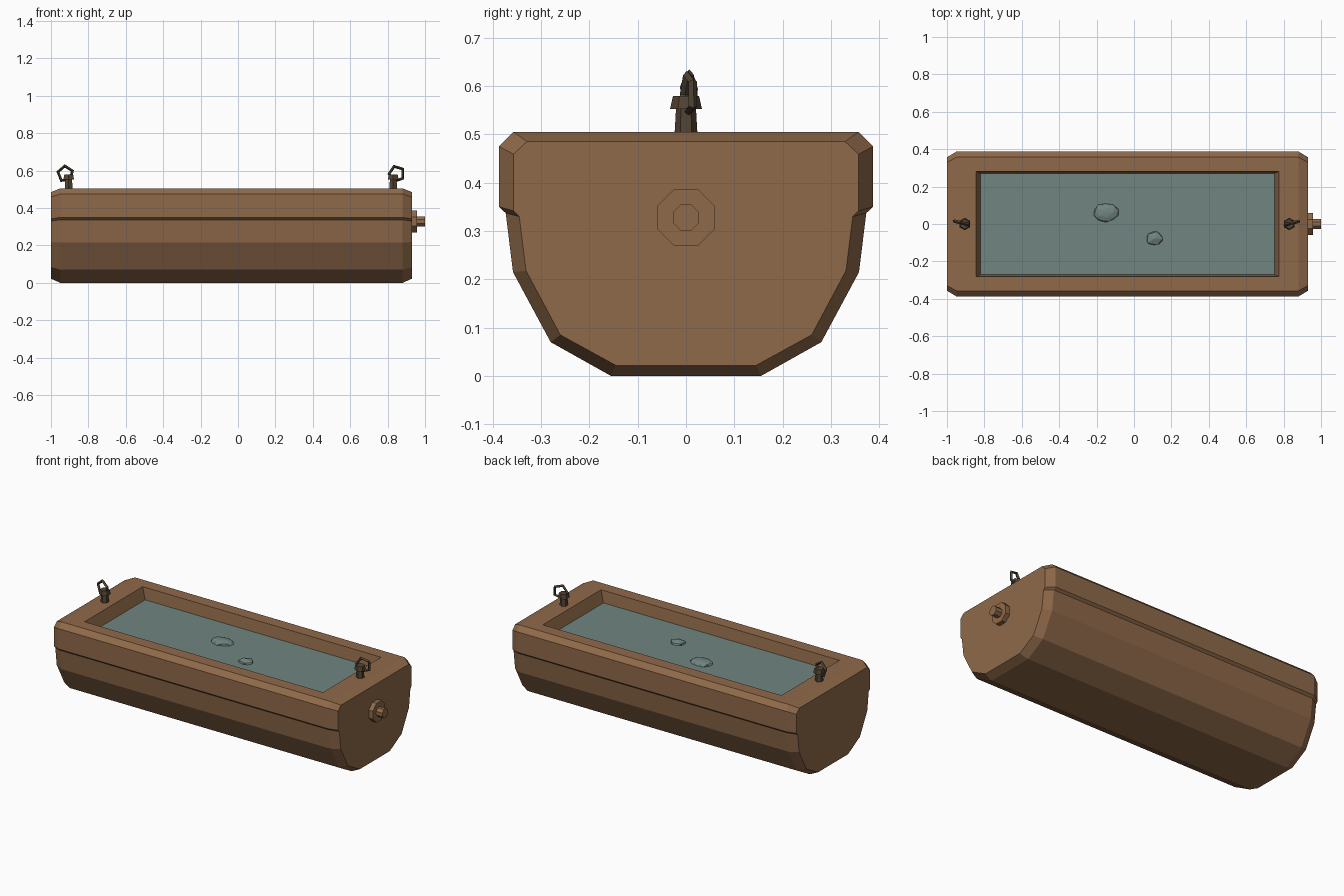
import bpy, bmesh, math, random
from mathutils import Vector, Matrix

if "Cube" in bpy.data.objects:
    bpy.data.objects.remove(bpy.data.objects["Cube"])

random.seed(4)


def material(name, rgb):
    m = bpy.data.materials.new(name)
    m.diffuse_color = (*rgb, 1)
    m.use_nodes = True
    m.node_tree.nodes["Principled BSDF"].inputs["Base Color"].default_value = m.diffuse_color
    return m


WOOD = material("brown wood", (0.275, 0.142, 0.067))
WATER = material("murky water", (0.163, 0.235, 0.220))
METAL = material("dark metal", (0.085, 0.057, 0.032))


def finish(name, bm, mat):
    bmesh.ops.recalc_face_normals(bm, faces=bm.faces)
    me = bpy.data.meshes.new(name)
    bm.to_mesh(me)
    bm.free()
    me.materials.append(mat)
    ob = bpy.data.objects.new(name, me)
    bpy.context.collection.objects.link(ob)
    return ob


def prism(name, mat, sides, r1, r2, depth, matrix):
    bm = bmesh.new()
    bmesh.ops.create_cone(bm, cap_ends=True, segments=sides, radius1=r1,
                          radius2=r2, depth=depth, matrix=matrix)
    return finish(name, bm, mat)


# Trough body: half profile (y, z) from bottom to top, lofted with chamfered ends
FULL = [(0.155, 0), (0.28, 0.07), (0.358, 0.215), (0.373, 0.337),
        (0.387, 0.35), (0.387, 0.475), (0.357, 0.505)]
CAP = [(0.145, 0.022), (0.26, 0.085), (0.331, 0.218), (0.345, 0.33),
       (0.357, 0.342), (0.357, 0.459), (0.329, 0.485)]

bm = bmesh.new()
rings = []
for x, half in [(-1, CAP), (-0.95, FULL), (0.88, FULL), (0.93, CAP)]:
    loop = half + [(-y, z) for y, z in reversed(half)]
    rings.append([bm.verts.new((x, y, z)) for y, z in loop])
n, top = len(rings[0]), len(FULL) - 1
for k in range(3):
    a, b = rings[k], rings[k + 1]
    for i in range(n):
        if k == 1 and i == top:
            continue                       # the top is opened for the basin
        j = (i + 1) % n
        bm.faces.new((a[i], a[j], b[j], b[i]))
bm.faces.new(rings[0])
bm.faces.new(rings[3])


# Rim and tapered basin walls
def rectangle(x0, x1, y, z):
    return [bm.verts.new(p) for p in
            ((x0, y, z), (x0, -y, z), (x1, -y, z), (x1, y, z))]


outer = [rings[1][top], rings[1][top + 1], rings[2][top + 1], rings[2][top]]
rim = rectangle(-0.845, 0.775, 0.282, 0.505)
floor = rectangle(-0.815, 0.745, 0.268, 0.42)
for a, b in ((outer, rim), (rim, floor)):
    for i in range(4):
        j = (i + 1) % 4
        bm.faces.new((a[i], a[j], b[j], b[i]))
bm.faces.new(floor)
finish("trough_body", bm, WOOD)

# Water surface
bm = bmesh.new()
bm.faces.new(rectangle(-0.821, 0.751, 0.271, 0.435))
water = finish("water_surface", bm, WATER)
if water.data.polygons[0].normal.z < 0:
    water.data.flip_normals()

# Low lumps floating in the water
for name, x, y, rx, ry in (("large_lump", -0.15, 0.062, 0.07, 0.052),
                           ("small_lump", 0.11, -0.078, 0.053, 0.045)):
    bm = bmesh.new()
    bmesh.ops.create_icosphere(bm, subdivisions=1 if rx < 0.06 else 2, radius=1)
    for v in bm.verts:
        v.co *= random.uniform(0.9, 1.04)
        v.co = Vector((x + v.co.x * rx, y + v.co.y * ry, 0.435 + v.co.z * 0.022))
    finish(name, bm, WATER)

# Metal posts with collars and five-sided rings
for side, x, s, phase in (("left", -0.905, -1, 0.25), ("right", 0.83, 1, 0.65)):
    prism(side + "_post", METAL, 6, 0.024, 0.02, 0.07,
          Matrix.Translation((x, 0, 0.53)))
    prism(side + "_post_collar", METAL, 6, 0.033, 0.027, 0.027,
          Matrix.Translation((x, 0, 0.566)))
    bm = bmesh.new()
    across = Vector((s, 0.25, 0)).normalized()
    normal = across.cross(Vector((0, 0, 1)))
    centre = Vector((x + s * 0.018, 0.006, 0.583))
    loops = []
    for i in range(5):
        ang = phase + i * math.tau / 5
        out = across * math.cos(ang) + Vector((0, 0, math.sin(ang)))
        loops.append([bm.verts.new(centre + out * (0.042 + 0.009 * math.cos(t))
                                   + normal * 0.009 * math.sin(t))
                      for t in (0, math.pi / 2, math.pi, 1.5 * math.pi)])
    for i in range(5):
        a, b = loops[i], loops[(i + 1) % 5]
        for k in range(4):
            m = (k + 1) % 4
            bm.faces.new((a[k], a[m], b[m], b[k]))
    finish(side + "_ring", bm, METAL)

# Octagonal drain plug on the right end
for name, apothem, x0, x1 in (("plug_flange", 0.059, 0.925, 0.958),
                              ("plug_stem", 0.027, 0.95, 1.0)):
    r = apothem / math.cos(math.pi / 8)
    turn = Matrix.Rotation(math.pi / 2, 4, 'Y') @ Matrix.Rotation(math.pi / 8, 4, 'Z')
    prism(name, WOOD, 8, r, r, x1 - x0,
          Matrix.Translation(((x0 + x1) / 2, 0, 0.328)) @ turn)
